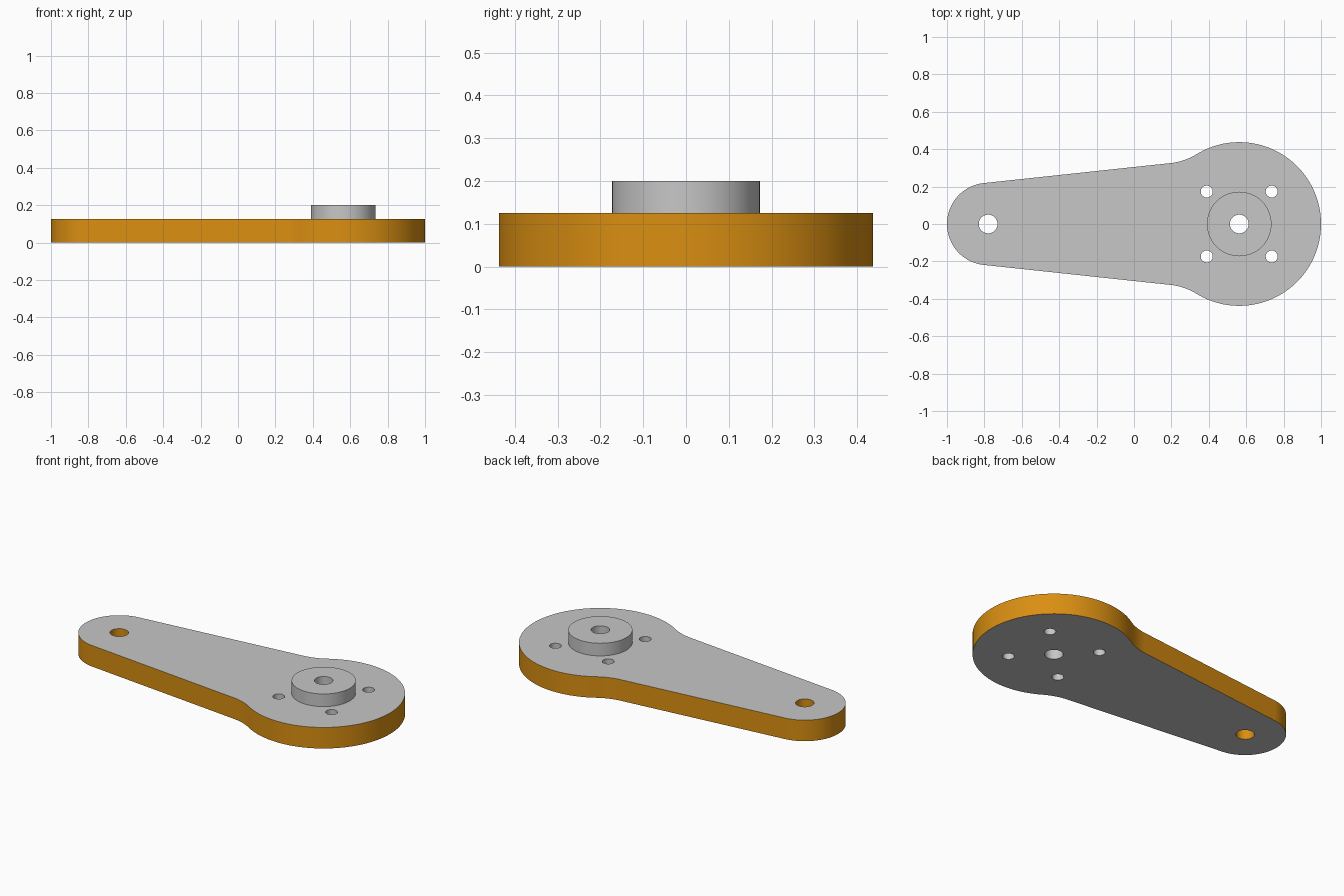
import bpy, bmesh, math
from mathutils import Vector

if "Cube" in bpy.data.objects:
    bpy.data.objects.remove(bpy.data.objects["Cube"])

T, TOP = 0.125, 0.2                       # plate thickness, boss height
BIG, R_BIG = Vector((0.5625, 0)), 0.4375  # hub end
TIP, R_TIP = Vector((-0.78, 0)), 0.22     # narrow end
R_FIL, SLOPE = 0.32, 0.107                # neck fillet, taper angle
R_BOSS, R_BORE, R_BOLT, BOLT = 0.1725, 0.05, 0.032, 0.1735


def material(name, rgb):
    m = bpy.data.materials.new(name)
    m.diffuse_color = (*rgb, 1)
    m.use_nodes = True
    m.node_tree.nodes["Principled BSDF"].inputs["Base Color"].default_value = m.diffuse_color
    return m


GREY = material("light grey", (0.57, 0.57, 0.57))
ORANGE = material("orange", (0.70, 0.275, 0.006))


def arc(c, r, a0, a1, n):
    return [Vector((c.x + r * math.cos(a0 + (a1 - a0) * i / n),
                    c.y + r * math.sin(a0 + (a1 - a0) * i / n))) for i in range(n + 1)]


def circle(c, r, n=48):
    return arc(c, r, 0, 2 * math.pi, n)[:-1]


def wall(bm, pts, z0, z1, mat, inward=False):
    """Vertical wall around a counter-clockwise loop."""
    if inward:
        pts = pts[::-1]
    lo = [bm.verts.new((p.x, p.y, z0)) for p in pts]
    hi = [bm.verts.new((p.x, p.y, z1)) for p in pts]
    for i in range(len(pts)):
        j = (i + 1) % len(pts)
        bm.faces.new((lo[i], lo[j], hi[j], hi[i])).material_index = mat


def cap(bm, loops, z, up):
    """Flat face with holes."""
    edges = []
    for pts in loops:
        v = [bm.verts.new((p.x, p.y, z)) for p in pts]
        edges += [bm.edges.new((v[i - 1], v[i])) for i in range(len(v))]
    res = bmesh.ops.triangle_fill(bm, edges=edges, use_beauty=True)
    for f in [g for g in res["geom"] if isinstance(g, bmesh.types.BMFace)]:
        f.normal_update()
        if (f.normal.z > 0) != up:
            f.normal_flip()
        f.material_index = 0


def finish(bm, name):
    bmesh.ops.remove_doubles(bm, verts=bm.verts, dist=1e-5)
    me = bpy.data.meshes.new(name)
    bm.to_mesh(me)
    bm.free()
    me.materials.append(GREY)
    me.materials.append(ORANGE)
    ob = bpy.data.objects.new(name, me)
    bpy.context.collection.objects.link(ob)
    bpy.ops.object.select_all(action='DESELECT')
    ob.select_set(True)
    bpy.context.view_layer.objects.active = ob
    bpy.ops.object.shade_smooth_by_angle(angle=math.radians(30))


# Upper half outline: hub arc, concave neck fillet, straight taper, tip arc
ang = math.atan(SLOPE)
d = Vector((math.cos(ang), math.sin(ang)))
n = Vector((-d.y, d.x))
gap = R_TIP - n.dot(BIG - TIP)            # hub centre to taper line
along = d.dot(BIG - TIP) - math.sqrt((R_BIG + R_FIL) ** 2 - (gap + R_FIL) ** 2)
fil = TIP + d * along + n * (R_TIP + R_FIL)
hub_end = math.atan2(fil.y - BIG.y, fil.x - BIG.x)
half = arc(BIG, R_BIG, 0, hub_end, 48)
half += arc(fil, R_FIL, hub_end - math.pi, ang - math.pi / 2, 14)[1:]
half += arc(TIP, R_TIP, ang + math.pi / 2, math.pi, 32)
outline = half + [Vector((p.x, -p.y)) for p in half[-2:0:-1]]

# Arm plate with tip hole and four bolt holes
tip_hole = circle(TIP, R_BORE)
bolts = [circle(BIG + Vector((sx * BOLT, sy * BOLT)), R_BOLT, 32)
         for sx in (-1, 1) for sy in (-1, 1)]
bore, boss = circle(BIG, R_BORE), circle(BIG, R_BOSS, 64)
bm = bmesh.new()
wall(bm, outline, 0, T, 1)
wall(bm, tip_hole, 0, T, 1, True)
for b in bolts:
    wall(bm, b, 0, T, 0, True)
cap(bm, [outline, tip_hole, bore] + bolts, 0, False)
cap(bm, [outline, tip_hole, boss] + bolts, T, True)
finish(bm, "arm_plate")

# Raised hub boss with its through bore
bm = bmesh.new()
wall(bm, boss, T, TOP, 0)
wall(bm, bore, 0, TOP, 0, True)
cap(bm, [boss, bore], TOP, True)
finish(bm, "hub_boss")
